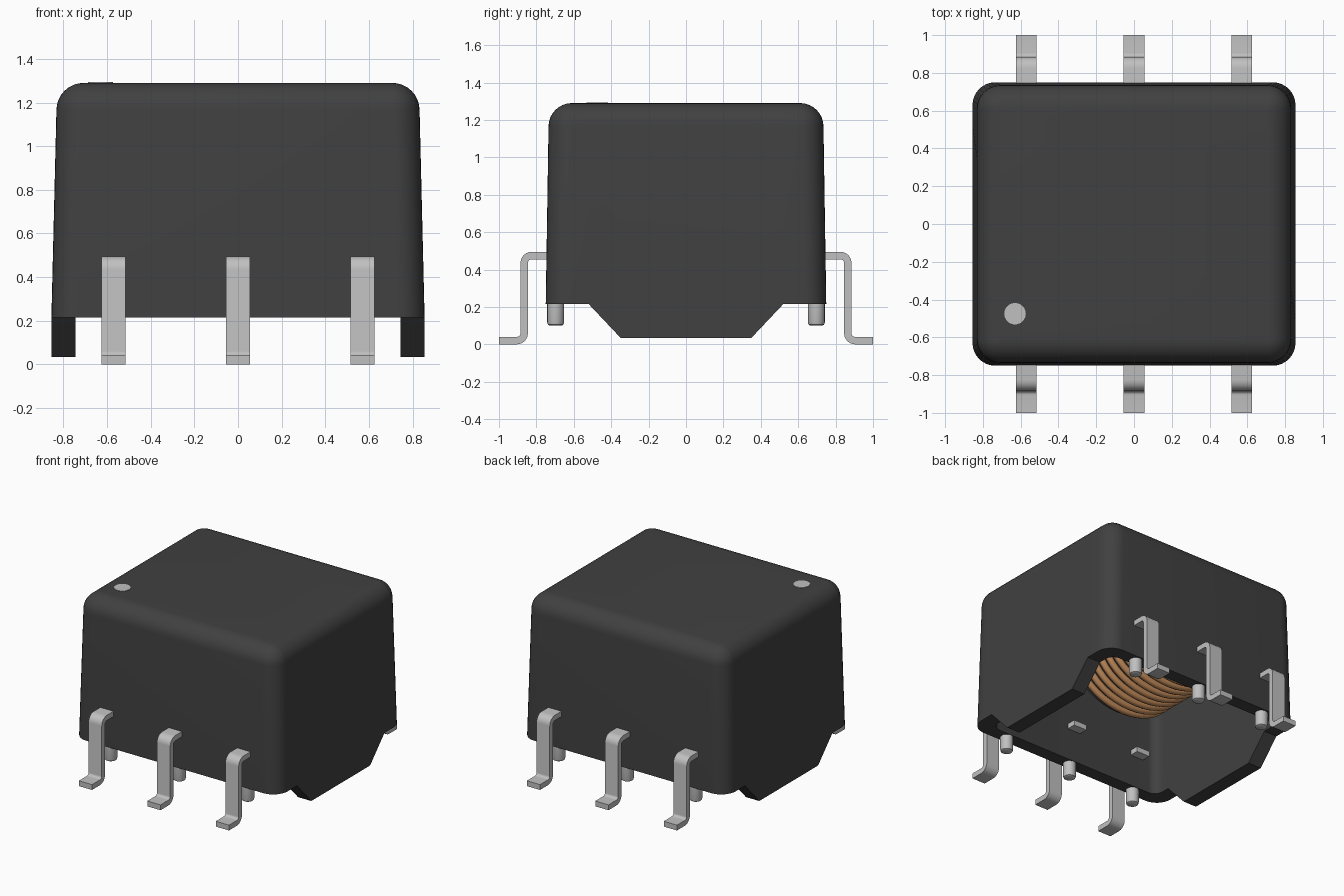
import bpy, bmesh, math
from math import cos, sin, pi

cube = bpy.data.objects.get("Cube")
if cube:
    bpy.data.objects.remove(cube, do_unlink=True)


def material(name, rgb):
    m = bpy.data.materials.new(name)
    m.use_nodes = True
    m.diffuse_color = (*rgb, 1)
    bsdf = next(n for n in m.node_tree.nodes if n.type == 'BSDF_PRINCIPLED')
    bsdf.inputs["Base Color"].default_value = (*rgb, 1)
    return m


BLACK = material("black_plastic", (0.052, 0.052, 0.052))
METAL = material("tinned_metal", (0.53, 0.53, 0.53))
COPPER = material("copper_wire", (0.52, 0.25, 0.10))


def finish(bm, name, mat, angle=35):
    bmesh.ops.recalc_face_normals(bm, faces=bm.faces)
    me = bpy.data.meshes.new(name)
    bm.to_mesh(me)
    bm.free()
    me.materials.append(mat)
    ob = bpy.data.objects.new(name, me)
    bpy.context.collection.objects.link(ob)
    bpy.ops.object.select_all(action='DESELECT')
    ob.select_set(True)
    bpy.context.view_layer.objects.active = ob
    bpy.ops.object.shade_smooth_by_angle(angle=math.radians(angle))
    return ob


# Rounded rectangle outline with extra points where the side skirts bend
def outline(hx, hy, r, n=8):
    q = [(hx, 0.35), (hx, 0.52)]
    q += [(hx - r + r * cos(a), hy - r + r * sin(a))
          for a in (i * pi / 2 / n for i in range(n + 1))]
    half = q + [(-x, y) for x, y in reversed(q)]
    return half + [(-x, -y) for x, y in half]


# Lower rim: the side walls drop down as trapezoid skirts
def rim(y):
    t = (abs(y) - 0.35) / 0.17
    return 0.035 + 0.18 * min(max(t, 0), 1)


# Housing: one open-bottomed shell, lofted up the outside and down the inside
def housing():
    bm = bmesh.new()
    R = 0.125
    sections = [(None, 0.745, 0.65, 0.07), (None, 0.855, 0.75, 0.12),
                (1.165, 0.832, 0.735, R)]
    for i in range(1, 9):
        a = i * pi / 16
        inset = R * (1 - cos(a))
        sections.append((1.165 + R * sin(a), 0.832 - inset, 0.735 - inset,
                         max(R - inset, 0.004)))
    sections.insert(0, (1.18, 0.735, 0.64, 0.07))      # cavity ceiling
    rings = []
    for z, hx, hy, r in sections:
        rings.append([bm.verts.new((x, y, rim(y) if z is None else z))
                      for x, y in outline(hx, hy, r)])
    for a, b in zip(rings, rings[1:]):
        for i in range(len(a)):
            j = (i + 1) % len(a)
            bm.faces.new((a[i], a[j], b[j], b[i]))
    bm.faces.new(rings[0])
    bm.faces.new(rings[-1])
    finish(bm, "housing", BLACK)


# Gull-wing lead: a bent strip in the side plane, given width along x
def lead(name, x, side, width=0.11, t=0.02):
    path = [(0.58, 0.475, 0, 1)]
    for i in range(7):
        a = pi / 2 * (1 - i / 6)
        path.append((0.825 + 0.04 * cos(a), 0.435 + 0.04 * sin(a), cos(a), sin(a)))
    for i in range(7):
        a = pi + pi / 2 * i / 6
        path.append((0.905 + 0.04 * cos(a), 0.06 + 0.04 * sin(a), -cos(a), -sin(a)))
    path.append((1.0, 0.02, 0, 1))
    bm = bmesh.new()
    rows = [[bm.verts.new((x + sx * width / 2, side * (y + s * t * ny), z + s * t * nz))
             for sx, s in ((-1, -1), (1, -1), (1, 1), (-1, 1))]
            for y, z, ny, nz in path]
    for a, b in zip(rows, rows[1:]):
        for i in range(4):
            j = (i + 1) % 4
            bm.faces.new((a[i], a[j], b[j], b[i]))
    bm.faces.new(rows[0])
    bm.faces.new(rows[-1])
    finish(bm, name, METAL)


# Turned part from a (radius, height) profile
def lathe(name, profile, loc, mat, n=20):
    bm = bmesh.new()
    rings = [[bm.verts.new((loc[0] + r * cos(2 * pi * i / n),
                            loc[1] + r * sin(2 * pi * i / n), loc[2] + z))
              for i in range(n)] for r, z in profile]
    for a, b in zip(rings, rings[1:]):
        for i in range(n):
            j = (i + 1) % n
            bm.faces.new((a[i], a[j], b[j], b[i]))
    bm.faces.new(rings[0])
    bm.faces.new(rings[-1])
    return finish(bm, name, mat)


housing()
for side, label in ((-1, "front"), (1, "back")):
    for k, x in enumerate((-0.57, 0, 0.57), 1):
        lead(f"{label}_lead_{k}", x, side)
        # Round stand-off peg under the wall
        lathe(f"{label}_peg_{k}",
              [(0.032, 0.10), (0.041, 0.105), (0.045, 0.118), (0.045, 0.24)],
              (x, side * 0.697, 0), METAL)

# Pin one marker dot
lathe("marker_dot", [(0.057, 0), (0.057, 0.006)], (-0.63, -0.475, 1.287), METAL, 24)

# Coil inside the cavity: core along y with copper turns around it
CX, CZ, RX, RZ = -0.1, 0.79, 0.42, 0.32
bm = bmesh.new()
ends = []
for y in (-0.3, 0.4):
    ends.append([bm.verts.new((CX + (RX - 0.02) * cos(2 * pi * i / 40), y,
                               CZ + (RZ - 0.02) * sin(2 * pi * i / 40))) for i in range(40)])
for i in range(40):
    j = (i + 1) % 40
    bm.faces.new((ends[0][i], ends[0][j], ends[1][j], ends[1][i]))
for e in ends:
    bm.faces.new(e)
finish(bm, "coil_core", BLACK)

curve = bpy.data.curves.new("coil_turns", 'CURVE')
curve.dimensions = '3D'
curve.bevel_depth = 0.024
curve.bevel_resolution = 2
for k in range(9):
    s = curve.splines.new('POLY')
    s.points.add(39)
    s.use_cyclic_u = True
    s.use_smooth = True
    for i, p in enumerate(s.points):
        a = 2 * pi * i / 40
        p.co = (CX + RX * cos(a), -0.23 + 0.07 * k, CZ + RZ * sin(a), 1)
curve.materials.append(COPPER)
bpy.context.collection.objects.link(bpy.data.objects.new("coil_turns", curve))
